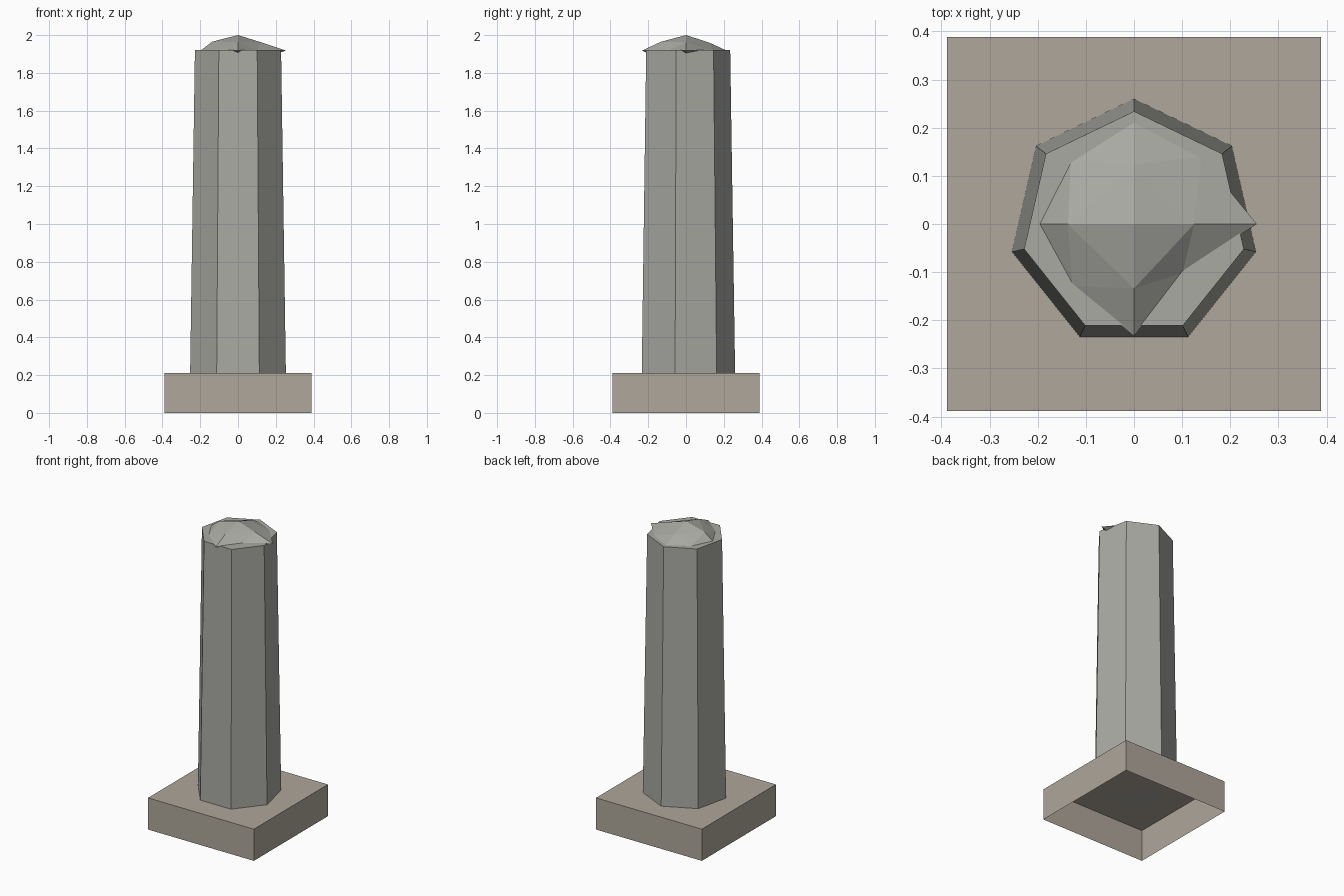
import bpy, bmesh
from math import cos, sin, pi

if "Cube" in bpy.data.objects:
    bpy.data.objects.remove(bpy.data.objects["Cube"])


def material(name, rgb):
    mat = bpy.data.materials.new(name)
    mat.diffuse_color = (*rgb, 1)
    mat.use_nodes = True
    mat.node_tree.nodes["Principled BSDF"].inputs["Base Color"].default_value = mat.diffuse_color
    return mat


def finish(bm, name, mat):
    bmesh.ops.recalc_face_normals(bm, faces=bm.faces[:])
    mesh = bpy.data.meshes.new(name)
    bm.to_mesh(mesh)
    bm.free()
    mesh.materials.append(mat)
    obj = bpy.data.objects.new(name, mesh)
    bpy.context.collection.objects.link(obj)
    return obj


stone = material("grey_stone", (0.40, 0.40, 0.37))
plinth = material("tan_stone", (0.43, 0.385, 0.325))

BASE_H, SHAFT_TOP = 0.21, 1.92

# Plinth: square block, open underneath
bm = bmesh.new()
bmesh.ops.create_cube(bm, size=1)
bottom = [f for f in bm.faces if f.normal.z < -0.5]
bmesh.ops.delete(bm, geom=bottom, context='FACES_ONLY')
for v in bm.verts:
    v.co = (v.co.x * 0.776, v.co.y * 0.776, (v.co.z + 0.5) * BASE_H)
base = finish(bm, "base", plinth)
for p in base.data.polygons:          # keep the open box facing outward
    if p.center.z > BASE_H - 0.01 and p.normal.z < 0:
        base.data.flip_normals()
        break

# Shaft: tapered seven-sided column with one corner facing the back
bm = bmesh.new()
rings = [[bm.verts.new((r * cos(pi / 2 + i * 2 * pi / 7),
                        r * sin(pi / 2 + i * 2 * pi / 7), z)) for i in range(7)]
         for r, z in ((0.26, BASE_H), (0.234, SHAFT_TOP))]
for i in range(7):
    j = (i + 1) % 7
    bm.faces.new((rings[0][i], rings[0][j], rings[1][j], rings[1][i]))
bm.faces.new(rings[0])
bm.faces.new(rings[1])
finish(bm, "shaft", stone)

# Cap: rough, flattened rock (once-subdivided octahedron with uneven radii)
rim_radii = (0.255, 0.198, 0.215, 0.186, 0.198, 0.181, 0.233, 0.143)
mid_radii = (0.125, 0.123, 0.137, 0.134)
ZC = 1.918
bm = bmesh.new()
rim = [bm.verts.new((r * cos(k * pi / 4), r * sin(k * pi / 4), ZC))
       for k, r in enumerate(rim_radii)]
for side in (1, -1):
    apex = bm.verts.new((0, 0, ZC + side * 0.082))
    mid = [bm.verts.new((r * cos(q * pi / 2), r * sin(q * pi / 2), ZC + side * r * 0.345))
           for q, r in enumerate(mid_radii)]
    for q in range(4):
        a, b = mid[q], mid[(q + 1) % 4]
        e0, e1, e2 = rim[2 * q], rim[2 * q + 1], rim[(2 * q + 2) % 8]
        for tri in ((apex, a, b), (a, e0, e1), (a, e1, b), (b, e1, e2)):
            bm.faces.new(tri)
finish(bm, "cap", stone)
